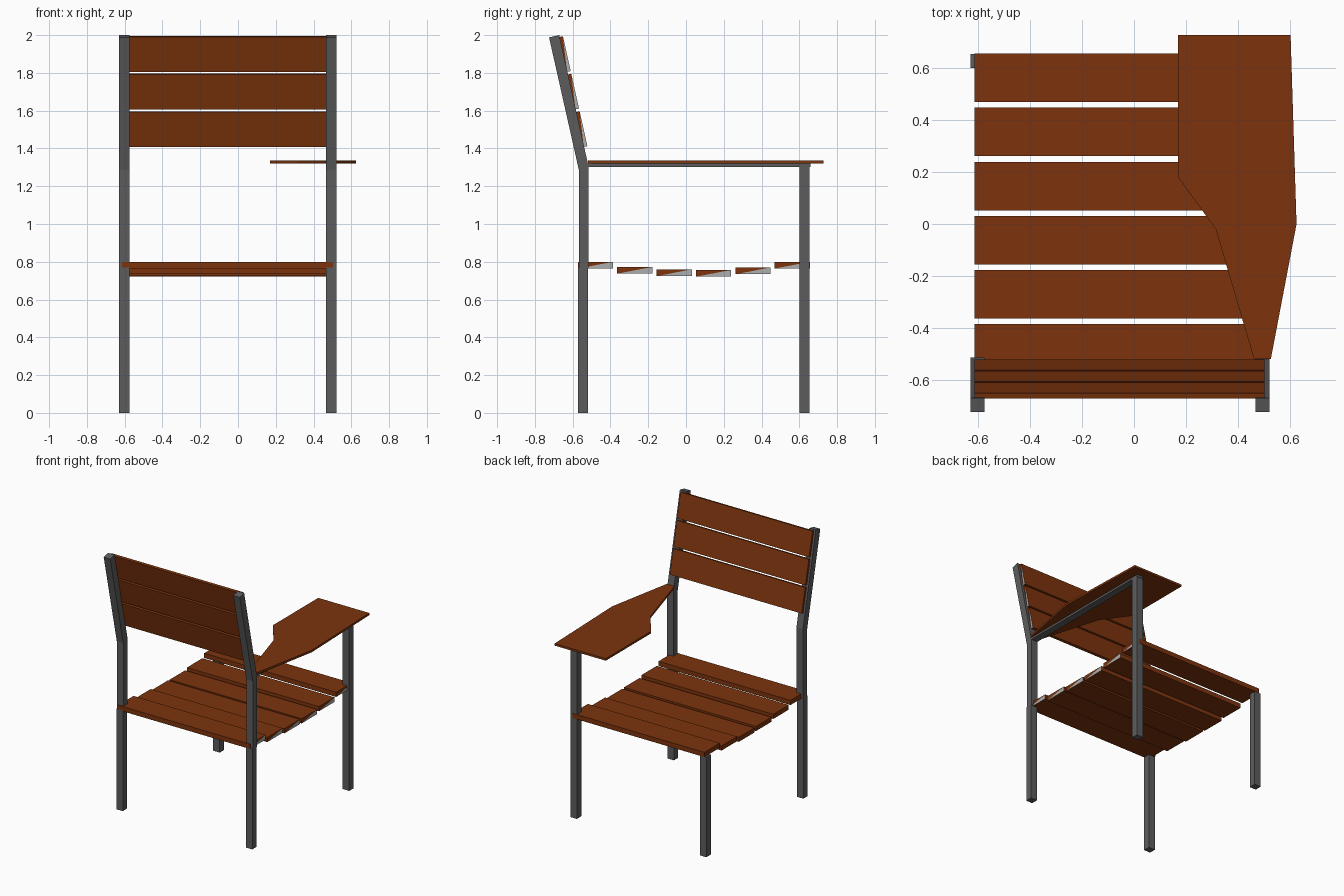
import bpy, bmesh
from mathutils import Vector

if "Cube" in bpy.data.objects:
    bpy.data.objects.remove(bpy.data.objects["Cube"])


def material(name, rgb):
    m = bpy.data.materials.new(name)
    m.diffuse_color = (*rgb, 1)
    m.use_nodes = True
    m.node_tree.nodes["Principled BSDF"].inputs["Base Color"].default_value = m.diffuse_color
    return m


WOOD = material("brown wood", (0.205, 0.034, 0.004))
METAL = material("dark grey metal", (0.108, 0.108, 0.108))
END = material("light grey end", (0.42, 0.42, 0.42))


def prism(name, outline, lo, hi, axis, mat, split_end=False):
    """Extrude a 2D outline along x (outline = y,z) or z (outline = x,y)."""
    def place(p, t):
        return (t, p[0], p[1]) if axis == "x" else (p[0], p[1], t)
    bm = bmesh.new()
    a = [bm.verts.new(place(p, lo)) for p in outline]
    b = [bm.verts.new(place(p, hi)) for p in outline]
    n = len(outline)
    bm.faces.new(a[::-1])
    for i in range(n):
        j = (i + 1) % n
        bm.faces.new((a[i], a[j], b[j], b[i]))
    if split_end:
        # end cut on the diagonal, lower half light grey
        bm.faces.new((b[0], b[1], b[2])).material_index = 1
        bm.faces.new((b[0], b[2], b[3]))
    else:
        bm.faces.new(b)
    bmesh.ops.recalc_face_normals(bm, faces=bm.faces)
    me = bpy.data.meshes.new(name)
    bm.to_mesh(me)
    bm.free()
    me.materials.append(mat)
    if split_end:
        me.materials.append(END)
    ob = bpy.data.objects.new(name, me)
    bpy.context.collection.objects.link(ob)
    return ob


def rect(y0, y1, z0, z1):
    return [(y0, z0), (y1, z0), (y1, z1), (y0, z1)]


LEFT, RIGHT = (-0.63, -0.575), (0.467, 0.522)
SLAT_X = (-0.615, 0.503)

# bent rear posts: lower leg, upright, leaning back
for side, xs in (("left", LEFT), ("right", RIGHT)):
    prism(side + "_lower_rear_leg", rect(-0.573, -0.52, 0, 0.77), *xs, "x", METAL)
    prism(side + "_back_post",
          [(-0.567, 0.765), (-0.515, 0.765), (-0.515, 1.3), (-0.671, 2.0),
           (-0.725, 1.988), (-0.567, 1.285)], *xs, "x", METAL)

# front legs: the right one carries the writing tablet
prism("left_front_leg", rect(0.6, 0.654, 0, 0.765), *LEFT, "x", METAL)
prism("right_front_leg", rect(0.6, 0.654, 0, 1.306), *RIGHT, "x", METAL)
prism("tablet_rail", rect(-0.52, 0.658, 1.303, 1.319), *RIGHT, "x", METAL)

# dished seat of six slats
for i, top in enumerate((0.8, 0.773, 0.76, 0.757, 0.77, 0.8)):
    y = -0.573 + i * 0.2085
    prism(f"seat_slat_{i + 1}", rect(y, y + 0.187, top - 0.036, top),
          *SLAT_X, "x", WOOD, True)

# three leaning back slats against the posts
up = Vector((-0.156, 0.7)).normalized()
out = Vector((up.y, -up.x))
for i in range(3):
    base = Vector((-0.5415, 1.408)) + up * (0.2035 * i)
    pts = [base, base + out * 0.02, base + out * 0.02 + up * 0.189, base + up * 0.189]
    prism(f"back_slat_{i + 1}", [tuple(p) for p in pts], *SLAT_X, "x", WOOD, True)

# writing tablet arm
prism("writing_tablet",
      [(0.17, 0.728), (0.17, 0.18), (0.315, -0.02), (0.462, -0.52),
       (0.527, -0.52), (0.626, 0.0), (0.603, 0.728)],
      1.319, 1.335, "z", WOOD)
